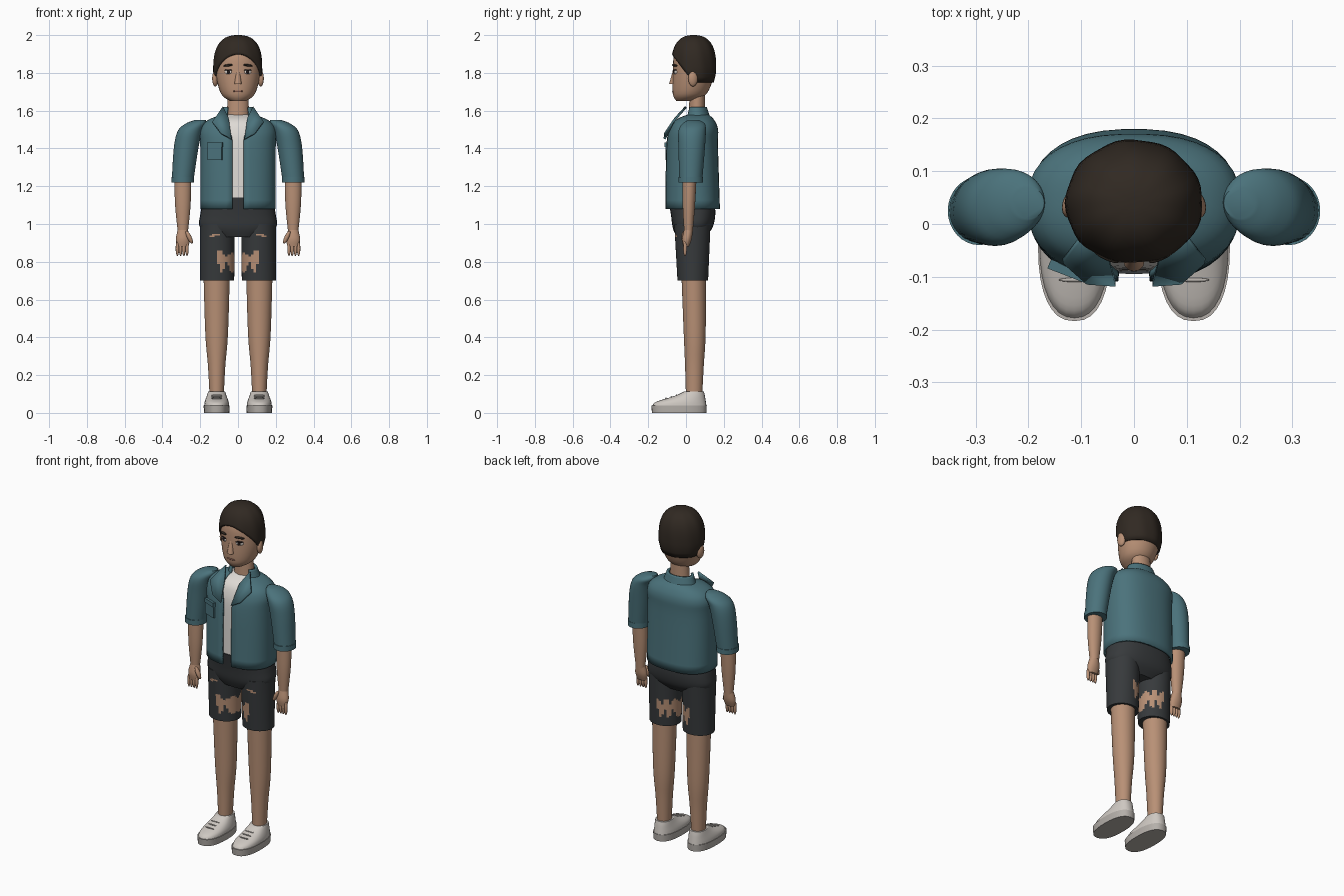
import bpy, bmesh, math
from mathutils import Matrix

cube = bpy.data.objects.get("Cube")
if cube:
    bpy.data.objects.remove(cube, do_unlink=True)


def material(name, *rgb):
    mat = bpy.data.materials.new(name)
    mat.use_nodes = True
    mat.diffuse_color = (*rgb, 1)
    mat.node_tree.nodes["Principled BSDF"].inputs["Base Color"].default_value = (*rgb, 1)
    return mat


SKIN = material("skin", .48, .28, .18)
HAIR = material("dark_brown_hair", .03, .022, .016)
TEAL = material("teal_cloth", .07, .17, .2)
DARK = material("charcoal_cloth", .038, .042, .045)
WHITE = material("white_cotton", .74, .71, .67)
CANVAS = material("shoe_canvas", .62, .58, .54)
RUBBER = material("shoe_rubber", .46, .43, .4)
EYE_WHITE = material("eye_white", .65, .6, .55)
IRIS = material("dark_eye", .015, .01, .01)
LIPS = material("lips", .24, .11, .08)


def finish(name, bm, materials, thickness=0, offset=-1):
    mesh = bpy.data.meshes.new(name)
    bm.to_mesh(mesh)
    bm.free()
    obj = bpy.data.objects.new(name, mesh)
    bpy.context.collection.objects.link(obj)
    for mat in materials:
        mesh.materials.append(mat)
    bpy.ops.object.select_all(action='DESELECT')
    obj.select_set(True)
    bpy.context.view_layer.objects.active = obj
    bpy.ops.object.shade_smooth_by_angle(angle=math.radians(45))
    if thickness:
        shell = obj.modifiers.new("thickness", 'SOLIDIFY')
        shell.thickness, shell.offset = thickness, offset
    return obj


def spline(keys, steps):
    """Smooth interpolation through rows of numbers."""
    rows = []
    padded = [keys[0], *keys, keys[-1]]
    for quad in zip(padded, padded[1:], padded[2:], padded[3:]):
        for step in range(steps):
            t = step / steps
            rows.append([b + t / 2 * (c - a + t * (2*a - 5*b + 4*c - d + t * (3*(b - c) + d - a)))
                         for a, b, c, d in zip(*quad)])
    return rows + [keys[-1]]


def bridge(bm, rings, wrap=True):
    rows = [[bm.verts.new(point) for point in ring] for ring in rings]
    count = len(rows[0])
    for low, high in zip(rows, rows[1:]):
        for i in range(count if wrap else count - 1):
            j = (i + 1) % count
            bm.faces.new((low[i], low[j], high[j], high[i]))
    return rows


def power(value, exponent):
    return math.copysign(abs(value) ** exponent, value)


def loft(name, keys, *materials, x=0, segments=32, steps=5, square=2, thickness=0):
    """Rings from bottom to top: z, half width, front y, back y[, shift in x].
    A thickness makes a garment shell that hangs open down the front."""
    rings = []
    for z, width, front, back, *shift in spline(keys, steps):
        start = 0
        if thickness:
            gap = min(.06, .03 + .3 * max(0, z - 1.45))
            start = math.asin(min(1, gap / width) ** (square / 2))
        ring = []
        for i in range(segments):
            t = start + 2 * (math.pi - start) * i / (segments - bool(thickness))
            ring.append((x + sum(shift) + width * power(math.sin(t), 2 / square),
                         (front + back - (back - front) * power(math.cos(t), 2 / square)) / 2, z))
        rings.append(ring)
    bm = bmesh.new()
    rows = bridge(bm, rings, not thickness)
    if not thickness:
        bm.faces.new(rows[0][::-1])
        bm.faces.new(rows[-1])
    return finish(name, bm, materials, thickness)


def placed(location, size, yaw, tilt=0):
    return (Matrix.Translation(location) @ Matrix.Rotation(yaw, 4, 'Z')
            @ Matrix.Rotation(tilt, 4, 'Y') @ Matrix.Diagonal((*size, 1)))


def blob(name, location, size, mat, yaw=0, tilt=0):
    bm = bmesh.new()
    bmesh.ops.create_uvsphere(bm, u_segments=16, v_segments=10, radius=1,
                              matrix=placed(location, size, yaw, tilt))
    return finish(name, bm, [mat])


def box(name, location, size, mat, yaw=0):
    bm = bmesh.new()
    bmesh.ops.create_cube(bm, size=1, matrix=placed(location, size, yaw))
    return finish(name, bm, [mat])


# Head and neck
loft("head", [(1.65, .04, -.05, .04), (1.69, .09, -.07, .11), (1.8, .118, -.07, .15),
              (1.9, .11, -.06, .14), (1.97, .05, 0, .08)], SKIN)
loft("neck", [(1.5, .06, .01, .1), (1.7, .055, .02, .1)], SKIN)
loft("nose", [(1.74, .02, -.09, -.05), (1.81, .01, -.07, -.05)], SKIN, segments=12)
blob("mouth", (0, -.067, 1.703), (.027, .006, .006), LIPS)

# Hair: a domed shell whose lower edge rises over the forehead
rings = []
for row in range(15):
    ring = []
    for column in range(48):
        a = math.tau * column / 48
        edge = 1.75 + .15 * max(0, math.cos(a))
        z = edge + (2 - edge) * math.sin(row / 14 * math.pi / 2)
        rise = (z - 1.8) / .2
        spread = (1 - min(.999, rise) ** 3) ** .4 if rise > 0 else 1 + .4 * rise
        spread *= 1 + .012 * math.sin(9 * a + 12 * z)
        ring.append((.13 * spread * math.sin(a), .04 - .12 * spread * math.cos(a), z))
    rings.append(ring)
bm = bmesh.new()
bm.faces.new(bridge(bm, rings)[-1])
finish("hair", bm, [HAIR], .02)

# Jacket, with the shirt as a smaller copy of its shape
torso = [(1.08, .2, -.11, .18), (1.4, .2, -.105, .17), (1.5, .2, -.09, .17),
         (1.55, .16, -.06, .15), (1.58, .08, 0, .12)]
inset = .02
loft("jacket", torso, TEAL, segments=40, square=2.4, thickness=.012)
loft("shirt", [(max(z, 1.12), width - inset, front + inset, back - inset)
               for z, width, front, back in torso], WHITE, square=2.4)
loft("collar", [(1.56, .1, -.01, .13), (1.62, .08, 0, .11)], TEAL, thickness=.014)
box("chest_pocket", (-.122, -.088, 1.385), (.08, .014, .09), TEAL, -.37)
box("pocket_flap", (-.122, -.093, 1.42), (.085, .014, .025), TEAL, -.37)

# Shorts seat
loft("shorts_seat", [(.93, .12, -.05, .1), (.98, .2, -.07, .14), (1.05, .2, -.08, .155),
                     (1.14, .18, -.095, .15)], DARK, square=2.4)

for side, s in (("left", 1), ("right", -1)):
    def part(name, keys, *materials, x=0, **options):
        keys = [(*key[:4], *(s * shift for shift in key[4:])) for key in keys]
        return loft(f"{side}_{name}", keys, *materials, x=s * x, **options)

    def dot(name, location, size, mat, yaw=0, tilt=0):
        x, y, z = location
        return blob(f"{side}_{name}", (s * x, y, z), size, mat, s * yaw, s * tilt)

    # Face features
    dot("ear", (.12, .037, 1.77), (.016, .026, .042), SKIN, yaw=.25)
    dot("eye", (.052, -.057, 1.805), (.021, .007, .012), EYE_WHITE, yaw=.45)
    dot("iris", (.051, -.062, 1.805), (.01, .004, .011), IRIS, yaw=.45)
    dot("upper_lid", (.052, -.06, 1.815), (.022, .006, .004), IRIS, yaw=.45)
    dot("eyebrow", (.053, -.06, 1.84), (.028, .008, .006), HAIR, yaw=.45, tilt=.1)

    # Lapel
    bm = bmesh.new()
    bm.faces.new([bm.verts.new((s * x, y, z)) for x, y, z in (
        (.08, 0, 1.62), (.135, -.07, 1.54), (.09, -.11, 1.48), (.035, -.114, 1.45), (.05, -.055, 1.56))])
    finish(f"{side}_lapel", bm, [TEAL], .012, offset=0)

    # Sleeve with turned cuff, forearm and hand
    part("sleeve", [(1.22, .057, -.035, .085, .294), (1.4, .065, -.04, .1, .275), (1.49, .065, -.04, .105, .255),
                    (1.53, .055, -.02, .1, .225), (1.55, .03, .01, .07, .2)], TEAL)
    part("cuff", [(1.22, .06, -.04, .09), (1.25, .06, -.04, .09)], TEAL, x=.293)
    part("forearm", [(.96, .027, -.01, .036), (1.1, .041, -.018, .048), (1.25, .045, -.018, .056)], SKIN, x=.292)
    part("palm", [(.88, .03, -.015, .015), (.92, .037, -.02, .03), (.97, .027, -.01, .036)], SKIN, x=.292)
    for finger in range(4):
        dot(f"finger_{finger + 1}", (.27 + .017 * finger, -.005, .87), (.009, .01, .04), SKIN)
    dot("thumb", (.258, -.01, .93), (.012, .014, .037), SKIN, tilt=.45)

    # Shorts leg, torn open around the inner thigh and slit near the hip
    shorts = part("shorts_leg", [(.7, .09, -.045, .117), (1, .092, -.062, .13)], DARK, SKIN,
                  x=.11, segments=40, steps=36)
    for face in shorts.data.polygons:
        x, y, z = face.center.x * s, face.center.y, face.center.z
        lower = .77 + .026 * math.sin(150 * x + 40 * y)
        upper = .848 + .016 * math.sin(120 * x + 70 * y)
        slit = .1 < x < .155 and y < 0 and abs(z - .94 - .2 * (.13 - x)) < .006
        if slit or (x < .112 and lower < z < upper):
            face.material_index = 1

    # Bare leg
    part("leg", [(.08, .037, 0, .085), (.25, .046, -.005, .094), (.42, .06, -.012, .104),
                 (.75, .07, -.025, .106)], SKIN, x=.113)

    # Shoe
    part("shoe_sole", [(0, .067, -.18, .108), (.04, .069, -.184, .11)], RUBBER, x=.113, square=2.4)
    part("shoe_upper", [(.04, .066, -.178, .108), (.06, .063, -.155, .105), (.09, .052, -.06, .1),
                        (.112, .045, -.012, .095)], CANVAS, x=.113, square=2.3)
    for lace in range(3):
        dot(f"lace_{lace + 1}", (.113, -.05 - .028 * lace, .093 - .008 * lace), (.03, .004, .004), RUBBER)
